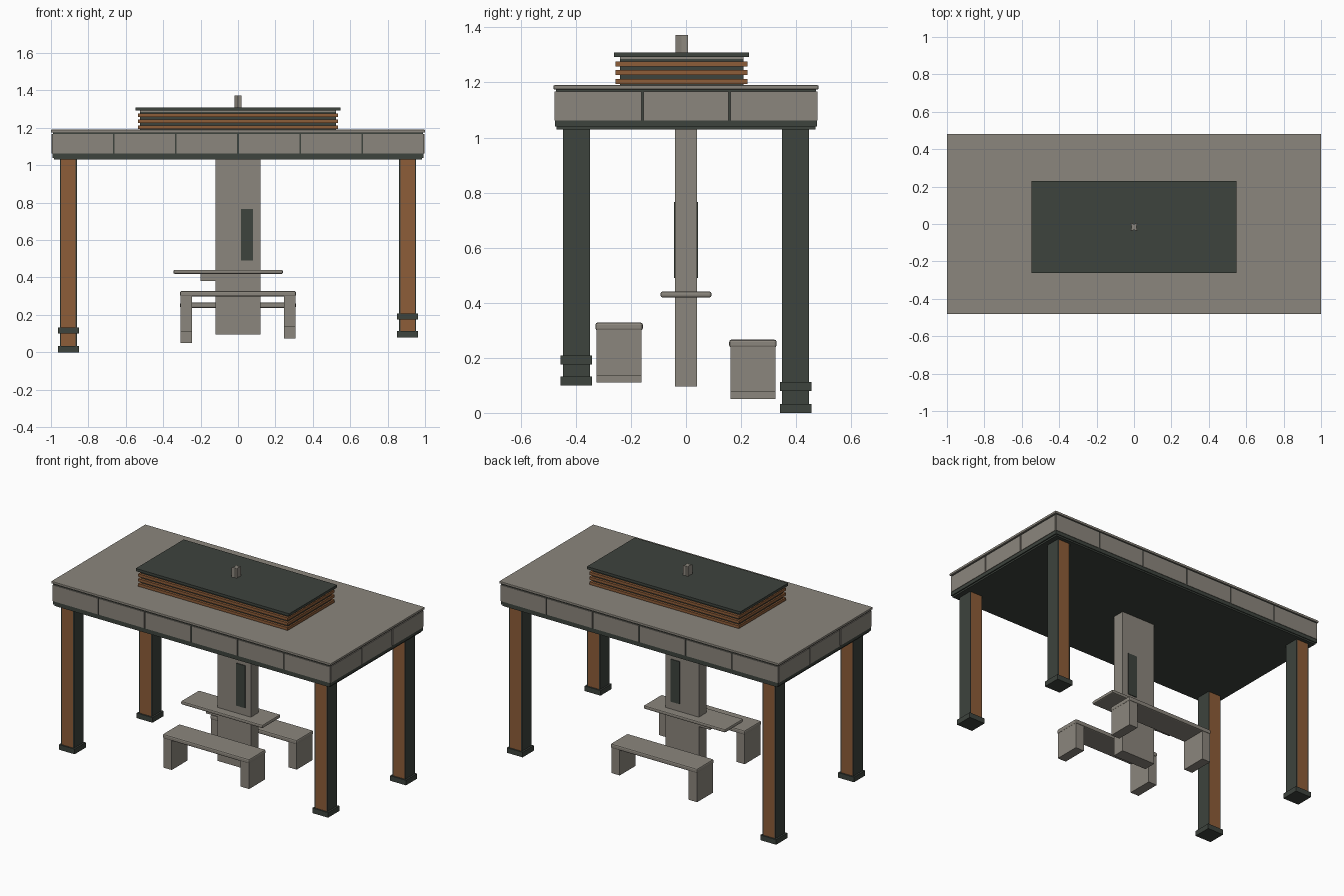
import bpy, bmesh, math

old = bpy.data.objects.get("Cube")
if old:
    bpy.data.objects.remove(old, do_unlink=True)


def material(name, rgb):
    m = bpy.data.materials.new(name)
    m.use_nodes = True
    color = (*rgb, 1)
    m.diffuse_color = color
    m.node_tree.nodes["Principled BSDF"].inputs["Base Color"].default_value = color
    return m


STONE = material("warm grey stone", (0.26, 0.24, 0.205))
DARK = material("dark green metal", (0.047, 0.056, 0.047))
WOOD = material("brown wood", (0.27, 0.11, 0.04))


def finish(name, bm, mat):
    bmesh.ops.recalc_face_normals(bm, faces=bm.faces)
    mesh = bpy.data.meshes.new(name)
    bm.to_mesh(mesh)
    bm.free()
    mesh.materials.append(mat)
    ob = bpy.data.objects.new(name, mesh)
    bpy.context.collection.objects.link(ob)
    return ob


def box(name, mat, x, y, z, bevel=0):
    """Box from (min, max) ranges along each axis."""
    bm = bmesh.new()
    bmesh.ops.create_cube(bm, size=1)
    for v in bm.verts:
        v.co = [r[0] + (c + 0.5) * (r[1] - r[0]) for c, r in zip(v.co, (x, y, z))]
    ob = finish(name, bm, mat)
    if bevel:
        mod = ob.modifiers.new("Bevel", "BEVEL")
        mod.width = bevel
        mod.segments = 2
    return ob


def span(center, size):
    return (center - size / 2, center + size / 2)


# Roof: dark underside and core, thin stone cap
box("roof_underside", DARK, span(0, 1.97), span(0, 0.94), (1.03, 1.045))
box("roof_bottom_rim", DARK, span(0, 1.985), span(0, 0.95), (1.04, 1.062))
box("roof_core", DARK, span(0, 1.98), span(0, 0.945), (1.05, 1.176))
box("roof_cap", STONE, span(0, 2), span(0, 0.962), (1.175, 1.19), 0.003)

# Fascia panels with narrow gaps on all four sides
for side in (-1, 1):
    for i in range(6):
        box("long_fascia_panel", STONE, span((i - 2.5) * 0.332, 0.323),
            span(side * 0.47, 0.016), (1.062, 1.167))
    for i in range(3):
        box("short_fascia_panel", STONE, span(side * 0.988, 0.016),
            span((i - 1) * 0.316, 0.307), (1.062, 1.167))

# Raised vent: core, wooden louvres, lid and finial
VY = -0.016
box("vent_core", DARK, span(0, 1.05), span(VY, 0.448), (1.185, 1.286))
box("vent_top_trim", STONE, span(0, 1.05), span(VY, 0.448), (1.285, 1.294))
for i in range(3):
    box("vent_louvre", WOOD, span(0, 1.07), span(VY, 0.48), span(1.204 + i * 0.0315, 0.018))
box("vent_lid", DARK, span(0, 1.098), span(VY, 0.49), (1.292, 1.309))

bm = bmesh.new()
ring = []
for i in range(8):
    a = math.radians(45 * i)
    r = 0.029 if i % 2 else 0.014
    ring.append(bm.verts.new((r * 0.9 * math.cos(a), VY + r * 1.1 * math.sin(a), 1.308)))
base = bm.faces.new(ring)
top = bmesh.ops.extrude_face_region(bm, geom=[base])
bmesh.ops.translate(bm, vec=(0, 0, 0.064),
                    verts=[g for g in top["geom"] if isinstance(g, bmesh.types.BMVert)])
finish("vent_finial", bm, STONE)

# Legs of differing lengths: dark side plates around a wooden infill, on feet
for sx, sy, ground in ((-1, 1, 0), (1, 1, 0.08), (-1, -1, 0.1), (1, -1, 0.175)):
    cx, cy = sx * 0.907, sy * 0.398
    box("leg_foot", DARK, span(cx, 0.113), span(cy, 0.114), (ground, ground + 0.033))
    for s in (-1, 1):
        box("leg_side_plate", DARK, span(cx + s * 0.0425, 0.006), span(cy, 0.098),
            (ground + 0.03, 1.035))
    for z in ((ground + 0.03, 0.53), (0.53, 1.035)):
        box("leg_wood_infill", WOOD, span(cx, 0.08), span(cy, 0.096), z)

# Central pillar with a dark panel on both faces
box("pillar", STONE, span(0, 0.24), span(0, 0.08), (0.095, 1.035))
box("pillar_panel", DARK, (0.015, 0.08), span(0, 0.088), (0.49, 0.765))

# Table through the pillar, with its bracket
box("table_top", STONE, (-0.345, 0.24), span(0, 0.185), (0.419, 0.441), 0.007)
box("table_bracket", STONE, (-0.2, -0.11), span(0, 0.078), (0.38, 0.425))

# Two benches on stepped ground
for cy, top_z, ground in ((-0.243, 0.328, 0.11), (0.243, 0.266, 0.05)):
    box("bench_seat", STONE, span(0, 0.62), span(cy, 0.172), (top_z - 0.029, top_z), 0.008)
    for s in (-1, 1):
        low = ground + (0.025 if s > 0 else 0)
        box("bench_leg", STONE, span(s * 0.277, 0.06), span(cy, 0.164), (low, top_z - 0.025))
